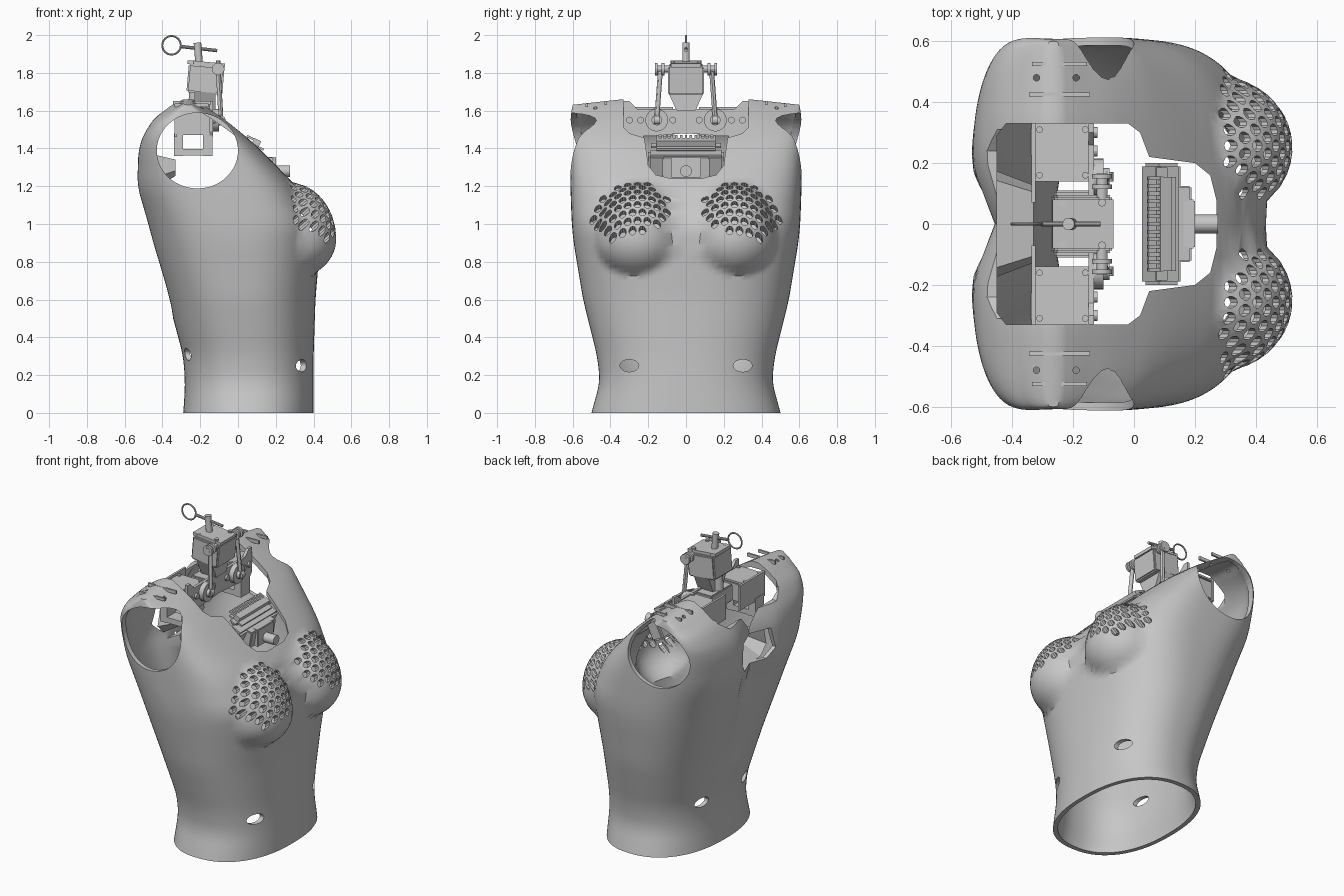
import bpy, bmesh, math
from mathutils import Vector, Matrix

if "Cube" in bpy.data.objects:
    bpy.data.objects.remove(bpy.data.objects["Cube"])

grey = bpy.data.materials.new("shell_grey")
grey.diffuse_color = (0.57, 0.57, 0.57, 1)
grey.use_nodes = True
grey.node_tree.nodes["Principled BSDF"].inputs["Base Color"].default_value = grey.diffuse_color


def make(name, bm, smooth=None):
    bmesh.ops.recalc_face_normals(bm, faces=bm.faces)
    if bm.calc_volume(signed=True) < 0:
        bmesh.ops.reverse_faces(bm, faces=bm.faces)
    me = bpy.data.meshes.new(name)
    bm.to_mesh(me)
    bm.free()
    ob = bpy.data.objects.new(name, me)
    bpy.context.collection.objects.link(ob)
    me.materials.append(grey)
    if smooth:
        shade(ob, smooth)
    return ob


def shade(ob, angle):
    bpy.ops.object.select_all(action='DESELECT')
    ob.select_set(True)
    bpy.context.view_layer.objects.active = ob
    bpy.ops.object.shade_smooth_by_angle(angle=math.radians(angle))


def add_box(bm, c, s, tilt=0, bevel=0):
    m = Matrix.Translation(c) @ Matrix.Rotation(math.radians(tilt), 4, 'Y') @ Matrix.Diagonal((*s, 1))
    vs = bmesh.ops.create_cube(bm, size=1, matrix=m)['verts']
    if bevel:
        es = list({e for v in vs for e in v.link_edges})
        bmesh.ops.bevel(bm, geom=es, offset=bevel, segments=2, affect='EDGES')


def add_rod(bm, a, b, r, seg=16):
    a, b = Vector(a), Vector(b)
    q = (b - a).to_track_quat('Z', 'Y').to_matrix().to_4x4()
    bmesh.ops.create_cone(bm, cap_ends=True, segments=seg, radius1=r, radius2=r,
                          depth=(b - a).length, matrix=Matrix.Translation((a + b) / 2) @ q)


def add_prism(bm, pts, vec):
    lo = [bm.verts.new(p) for p in pts]
    hi = [bm.verts.new(Vector(p) + Vector(vec)) for p in pts]
    n = len(pts)
    bm.faces.new(lo)
    bm.faces.new(hi[::-1])
    for i in range(n):
        bm.faces.new((lo[i], hi[i], hi[(i + 1) % n], lo[(i + 1) % n]))


# Torso sections: height, back x, front x, half width, squareness
KEYS = [(0, -.29, .40, .50, 2.3), (.06, -.285, .40, .485, 2.3), (.16, -.28, .40, .455, 2.3),
        (.3, -.29, .40, .47, 2.3), (.6, -.37, .41, .545, 2.4), (.9, -.46, .435, .595, 2.7),
        (1.0, -.485, .43, .605, 2.9), (1.2, -.54, .31, .612, 3.3), (1.4, -.53, .115, .616, 4),
        (1.5, -.49, .0, .616, 5), (1.6, -.41, -.13, .612, 6), (1.66, -.29, -.24, .60, 6)]


def key_at(z):
    z = min(max(z, 0), 1.66)
    for a, b in zip(KEYS, KEYS[1:]):
        if z <= b[0]:
            t = (z - a[0]) / (b[0] - a[0])
            return [p + (q - p) * t for p, q in zip(a[1:], b[1:])]


def section(z):
    r = max(0, min(.05, z, 1.66 - z))
    sets = [key_at(z + r * k / 2) for k in (-2, -1, 0, 1, 2)]
    return [sum(c) / 5 for c in zip(*sets)]


def torso_point(z, ang, inset):
    xb, xf, w, n = section(z)
    xb, xf, w = xb + inset, xf - inset, w - inset
    co, si = math.cos(ang), math.sin(ang)
    x = (xb + xf) / 2 + (xf - xb) / 2 * math.copysign(abs(co) ** (2 / n), co)
    y = w * math.copysign(abs(si) ** (2 / n), si)
    if co > 0:  # breasts
        d = 1 - ((abs(y) - .25) / (.235 - inset)) ** 2 - ((z - .92) / ((.30 if z > .92 else .215) - inset)) ** 2
        if d > 0:
            x = max(x, .27 + (.25 - inset) * math.sqrt(d))
    else:       # spine hollow
        x += .075 * math.exp(-(y / .12) ** 2) * min(max((z - .5) / .6, 0), 1) * min(1, (1.66 - z) / .2)
    t = min(max((abs(y) - .34) / .27, 0), 1)
    drop = .03 * t * min(max((z - 1.45) / .15, 0), 1)
    return (x, y, z - drop - inset * .8 * min(max((z - 1.35) / .2, 0), 1))


def torso_solid(levels, inset):
    bm, n = bmesh.new(), 112
    rings = [[bm.verts.new(torso_point(z, 2 * math.pi * i / n, inset)) for i in range(n)] for z in levels]
    for a, b in zip(rings, rings[1:]):
        for i in range(n):
            j = (i + 1) % n
            bm.faces.new((a[i], a[j], b[j], b[i]))
    for ring in (rings[0], rings[-1]):  # caps as strips from front to back
        for i in range(-n // 4, n // 4):
            ids = [i % n, (i + 1) % n, (n // 2 - i - 1) % n, (n // 2 - i) % n]
            bm.faces.new([ring[k] for k in dict.fromkeys(ids)])
    return bm


base = [.025 * i for i in range(64)]
torso = make("torso_shell", torso_solid(base + [1.595, 1.61, 1.625, 1.64, 1.65, 1.66], 0))


def cut(bm):
    tool = make("cutter", bm)
    tool.hide_render = True
    m = torso.modifiers.new("cut", 'BOOLEAN')
    m.operation, m.solver, m.object = 'DIFFERENCE', 'EXACT', tool
    bpy.context.view_layer.objects.active = torso
    bpy.ops.object.modifier_apply(modifier="cut")
    bpy.data.objects.remove(tool)


# Hollow inside, open at the waist
cut(torso_solid([-.05] + base[1:] + [1.595, 1.61, 1.625, 1.64], .026))
# Neck opening with chest notch
half = [(-.45, .29), (-.42, .33), (-.02, .33), (.02, .30), (.05, .22), (.20, .20), (.25, .16), (.27, .08)]
outline = half + [(x, -y) for x, y in reversed(half)]
bm = bmesh.new()
add_prism(bm, [(x, y, 1.13) for x, y in outline], (0, 0, .8))
cut(bm)
# Lowered back edge
bm = bmesh.new()
add_prism(bm, [(-.7, y, z) for y, z in ((-.33, 1.8), (-.31, 1.55), (-.24, 1.5), (.24, 1.5), (.31, 1.55), (.33, 1.8))],
          (.42, 0, 0))
cut(bm)
# Arm holes
bm = bmesh.new()
for s in (1, -1):
    ring = [(-.215 + .215 * math.cos(k * math.pi / 24), s * .40, 1.388 + .2 * math.sin(k * math.pi / 24))
            for k in range(48)]
    add_prism(bm, ring, (0, s * .4, 0))
cut(bm)
# Back window and small waist ports
window = [(-.17, 1.24), (-.11, 1.18), (.11, 1.18), (.17, 1.24), (.14, 1.37), (-.14, 1.37)]
bm = bmesh.new()
add_prism(bm, [(-.7, y, z) for y, z in window], (.32, 0, 0))
for s in (1, -1):
    for x0, x1, y, z in ((.2, .6, .30, .25), (-.45, -.1, .22, .31)):
        port = [(x0, s * y + .05 * math.cos(k * math.pi / 8), z + .033 * math.sin(k * math.pi / 8)) for k in range(16)]
        add_prism(bm, port, (x1 - x0, 0, 0))
cut(bm)
# Perforated upper breasts and shoulder screw holes
bm = bmesh.new()
d = Vector((.75, 0, .66))
for s in (1, -1):
    for row in range(8):
        for col in range(9):
            y = .075 + .052 * (col + .5 * (row % 2))
            v = .045 * (row - 3.5)
            if ((y - .29) / .205) ** 2 + (v / .18) ** 2 > 1:
                continue
            p = Vector((.40 - .66 * v, s * y, 1.075 + .75 * v))
            add_rod(bm, p - d * .14, p + d * .2, .0195, 10)
    for x in (-.32, -.19):
        add_rod(bm, (x, s * .48, 1.56), (x, s * .48, 1.8), .011, 10)
cut(bm)
shade(torso, 35)

# Pocket behind the back window
bm = bmesh.new()
outer = [bm.verts.new((-.455, y * 1.03, z)) for y, z in window]
inner = [bm.verts.new((-.33, y * .75, 1.30 + (z - 1.28) * .45)) for y, z in window]
for i in range(6):
    j = (i + 1) % 6
    bm.faces.new((outer[i], outer[j], inner[j], inner[i]))
bm.faces.new(inner)
make("back_pocket", bm)

# Raised lips on the shoulders
bm = bmesh.new()
for s in (1, -1):
    add_box(bm, (-.245, s * .425, 1.64), (.2, .012, .022))
    add_box(bm, (-.245, s * .525, 1.628), (.18, .012, .018))
make("shoulder_lips", bm)

# Servo carriers on both sides of the neck
bm = bmesh.new()
for s in (1, -1):
    add_prism(bm, [(-.15, s * y, z) for y, z in ((.0, 1.48), (.31, 1.46), (.33, 1.49), (.33, 1.65), (.3, 1.65), (.26, 1.61),
                                                 (.0, 1.61))], (.018, 0, 0))
    add_box(bm, (-.24, s * .235, 1.53), (.18, .18, .12), 0, .006)
    add_box(bm, (-.235, s * .235, 1.598), (.2, .19, .012))
    add_box(bm, (-.33, s * .2, 1.54), (.014, .26, .16))
    for x in (-.315, -.16):
        add_box(bm, (x, s * .27, 1.42), (.05, .09, .12))
    add_box(bm, (-.237, s * .27, 1.38), (.2, .09, .035))
    add_rod(bm, (-.135, s * .155, 1.55), (-.10, s * .155, 1.55), .06, 24)
    add_rod(bm, (-.10, s * .155, 1.55), (-.08, s * .155, 1.55), .028, 16)
    for y in (.07, .24, .30):
        add_rod(bm, (-.135, s * y, 1.55), (-.12, s * y, 1.55), .018, 12)
    for x in (-.31, -.16):
        for y in (.16, .31):
            add_rod(bm, (x, s * y, 1.60), (x, s * y, 1.612), .011, 10)
add_box(bm, (-.2, 0, 1.545), (.12, .22, .11), 0, .006)
make("servo_carriers", bm, 30)

# Neck block on a tapered foot
bm = bmesh.new()
add_box(bm, (-.172, 0, 1.765), (.19, .19, .15), 5, .008)
add_box(bm, (-.168, 0, 1.848), (.2, .16, .02), 5)
add_prism(bm, [(-.23, y, z) for y, z in ((-.095, 1.70), (-.05, 1.60), (.05, 1.60), (.095, 1.70))], (.11, 0, 0))
for x in (-.235, -.105):
    for y in (-.07, .07):
        add_rod(bm, (x, y, 1.84), (x, y, 1.865), .013, 10)
make("neck_block", bm, 30)

# Push rods with ball ends
bm = bmesh.new()
for s in (1, -1):
    add_rod(bm, (-.09, s * .155, 1.55), (-.105, s * .135, 1.82), .013, 12)
    add_rod(bm, (-.105, s * .08, 1.82), (-.105, s * .165, 1.82), .018, 12)
    for y in (.115, .15):
        add_rod(bm, (-.105, s * y, 1.82), (-.105, s * (y + .014), 1.82), .033, 18)
    add_rod(bm, (-.09, s * .14, 1.55), (-.09, s * .17, 1.55), .024, 14)
make("push_rods", bm, 30)

# Top spindle, cross pin and pull ring
bm = bmesh.new()
add_rod(bm, (-.205, 0, 1.84), (-.215, 0, 1.96), .02, 14)
add_rod(bm, (-.235, 0, 1.6), (-.225, 0, 1.75), .03, 14)
add_rod(bm, (-.305, 0, 1.94), (-.11, 0, 1.918), .009, 10)
make("spindle_and_pin", bm, 30)
bpy.ops.mesh.primitive_torus_add(location=(-.352, 0, 1.946), rotation=(math.pi / 2, 0, 0), major_radius=.049,
                                 minor_radius=.005, major_segments=32, minor_segments=8)
bpy.context.object.name = "pull_ring"
bpy.context.object.data.materials.append(grey)
shade(bpy.context.object, 40)

# Chest electronics: rounded bar, case and connector
bm = bmesh.new()
add_box(bm, (.09, 0, 1.415), (.10, .37, .07), 25, .03)
add_box(bm, (.09, 0, 1.32), (.09, .40, .13), 25, .012)
add_box(bm, (.15, 0, 1.30), (.06, .25, .11), 10, .006)
add_box(bm, (.18, 0, 1.30), (.04, .16, .11), 0, .004)
add_rod(bm, (.18, 0, 1.28), (.275, 0, 1.28), .031, 20)
for k in range(13):
    add_box(bm, (.07, -.15 + .025 * k, 1.455), (.05, .012, .012), 25)
make("chest_electronics", bm, 30)
